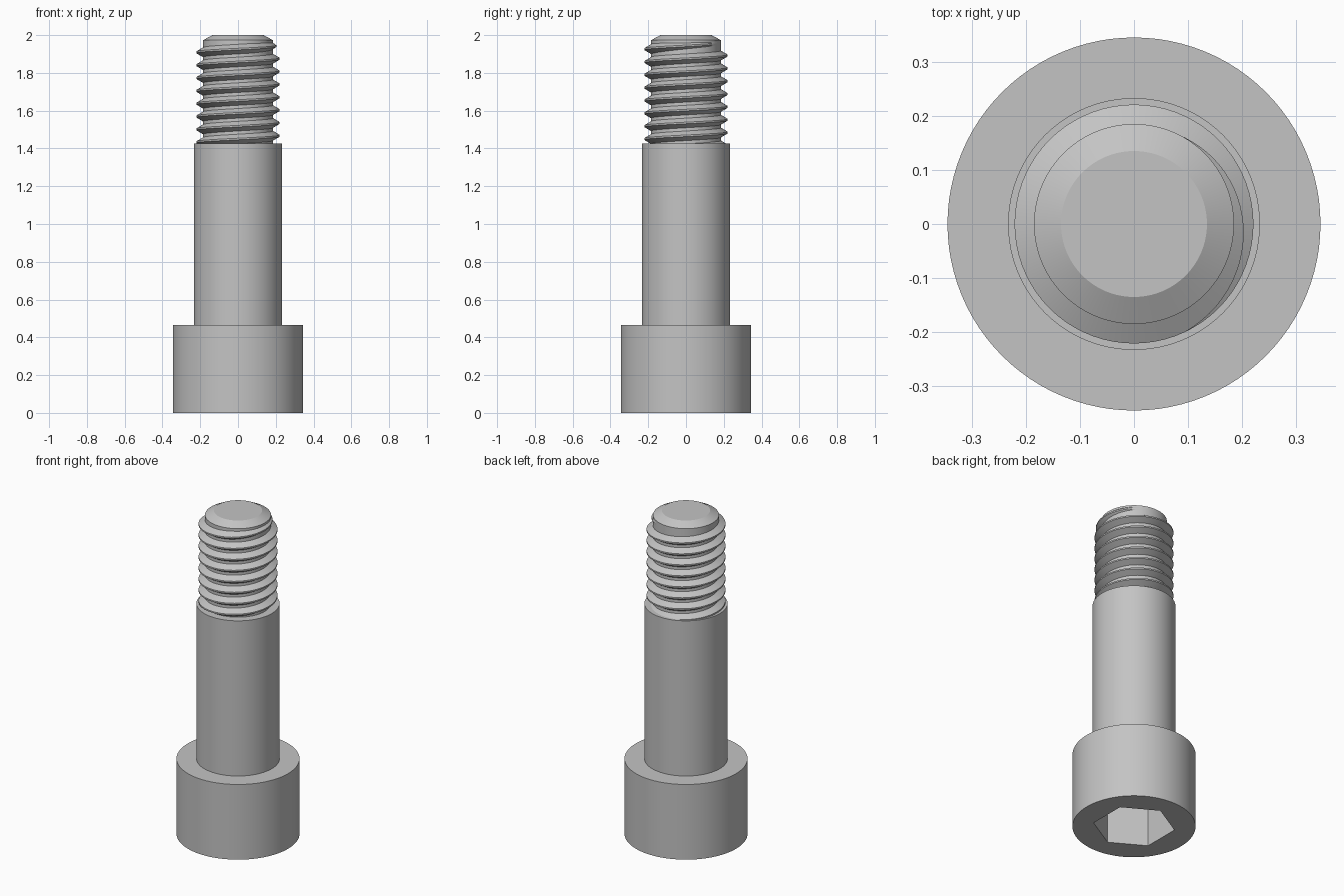
import bpy, bmesh
from math import cos, sin, radians, pi

cube = bpy.data.objects.get("Cube")
if cube:
    bpy.data.objects.remove(cube, do_unlink=True)

SIDES = 96
CORE_R, CREST_R, PITCH = 0.185, 0.221, 0.068

steel = bpy.data.materials.new("grey_steel")
steel.use_nodes = True
steel.diffuse_color = (0.55, 0.55, 0.55, 1)
steel.node_tree.nodes["Principled BSDF"].inputs["Base Color"].default_value = (0.55, 0.55, 0.55, 1)


def finish(bm, name):
    """Turn a bmesh into a linked object with the steel material."""
    bmesh.ops.recalc_face_normals(bm, faces=bm.faces)
    mesh = bpy.data.meshes.new(name)
    bm.to_mesh(mesh)
    bm.free()
    mesh.materials.append(steel)
    obj = bpy.data.objects.new(name, mesh)
    bpy.context.collection.objects.link(obj)
    return obj


def bridge(bm, a, b):
    for i in range(len(a)):
        j = (i + 1) % len(a)
        bm.faces.new((a[i], a[j], b[j], b[i]))


def turned(name, profile, sides=SIDES, turn=0.0):
    """Capped solid of revolution from (radius, height) pairs."""
    bm = bmesh.new()
    rings = []
    for r, z in profile:
        angles = [turn + 2 * pi * i / sides for i in range(sides)]
        rings.append([bm.verts.new((r * cos(a), r * sin(a), z)) for a in angles])
    for a, b in zip(rings, rings[1:]):
        bridge(bm, a, b)
    bm.faces.new(rings[0])
    bm.faces.new(rings[-1])
    return finish(bm, name)


def smooth(obj):
    bpy.ops.object.select_all(action="DESELECT")
    obj.select_set(True)
    bpy.context.view_layer.objects.active = obj
    bpy.ops.object.shade_smooth_by_angle(angle=radians(22))


# Head with a hexagonal socket cut into its underside
head = turned("head", [(0.345, 0), (0.345, 0.465)])
cutter = turned("socket_cutter", [(0.23, -0.1), (0.23, 0.3)], 6, radians(30))
cutter.hide_render = True
cut = head.modifiers.new("socket", "BOOLEAN")
cut.operation = "DIFFERENCE"
cut.solver = "EXACT"
cut.object = cutter
bpy.context.view_layer.objects.active = head
bpy.ops.object.modifier_apply(modifier=cut.name)
bpy.data.objects.remove(cutter, do_unlink=True)

# Plain shoulder, then the chamfered core of the threaded end
shoulder = turned("shoulder", [(0.233, 0.46), (0.233, 1.425)])
core = turned("threaded_core", [(CORE_R, 1.42), (CORE_R, 1.973), (0.135, 2.0)])

# Right-handed helical thread that fades into the core near the tip
bm = bmesh.new()
STEP, END, FADE = 5, 60, 125
prev = first = None
for deg in range(-8 * 360, END + 1, STEP):
    a = radians(deg)
    z = 1.943 + PITCH * deg / 360
    k = max(0.02, min(1.0, (END - deg) / FADE))
    base, crest = 0.375 * PITCH * (0.3 + 0.7 * k), 0.0625 * PITCH
    tip = CORE_R + (CREST_R - CORE_R) * k
    section = [(CORE_R - 0.004, -base), (CORE_R, -base), (tip, -crest),
               (tip, crest), (CORE_R, base), (CORE_R - 0.004, base)]
    ring = [bm.verts.new((r * cos(a), r * sin(a), z + dz)) for r, dz in section]
    if prev:
        bridge(bm, prev, ring)
    else:
        first = ring
    prev = ring
bm.faces.new(first)
bm.faces.new(prev)
thread = finish(bm, "thread")

for part in (head, shoulder, core, thread):
    smooth(part)
